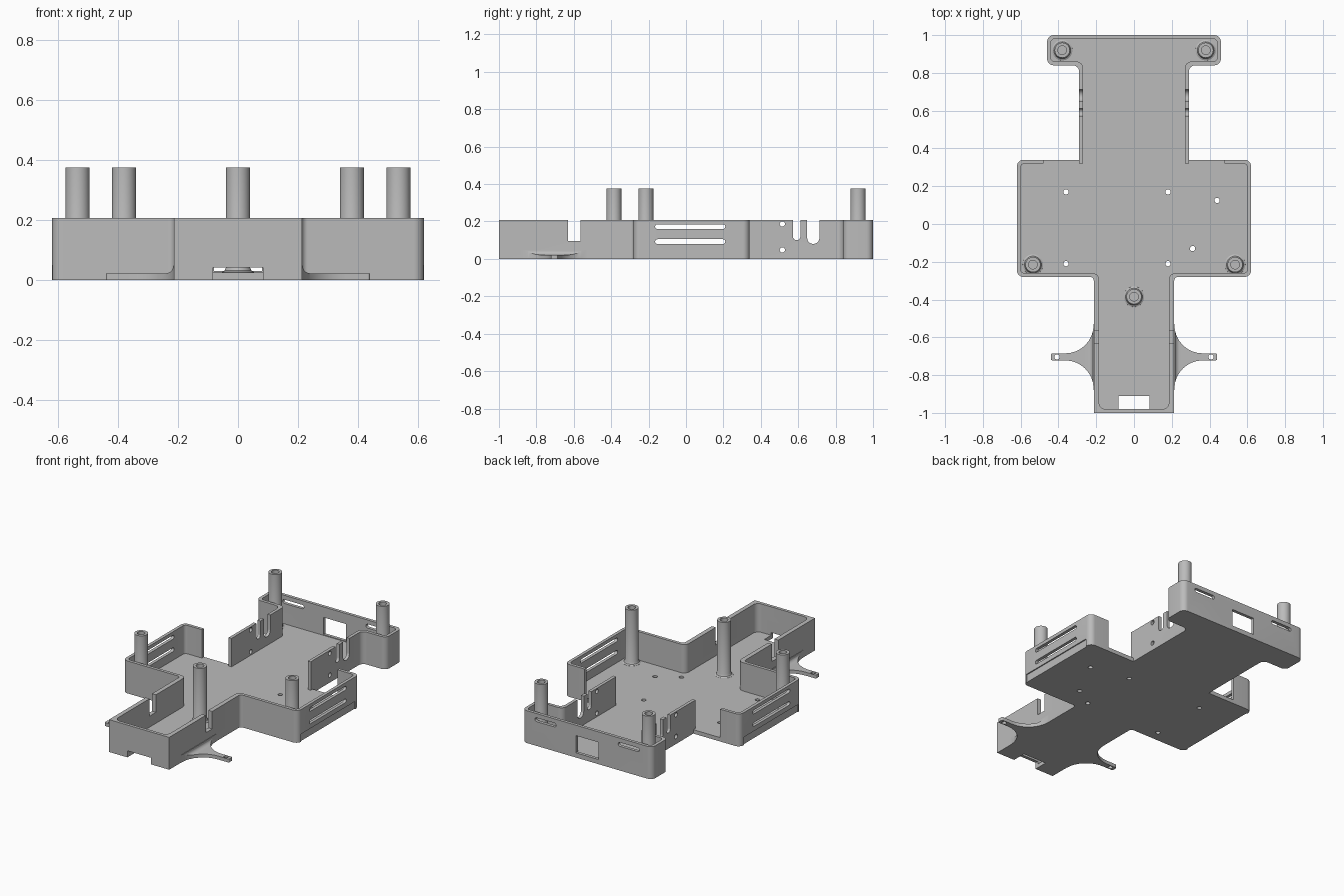
import bpy, bmesh, math

cube = bpy.data.objects.get("Cube")
if cube:
    bpy.data.objects.remove(cube, do_unlink=True)

grey = bpy.data.materials.new("plain grey")
grey.use_nodes = True
grey.diffuse_color = (0.5, 0.5, 0.5, 1)
grey.node_tree.nodes["Principled BSDF"].inputs["Base Color"].default_value = (0.5, 0.5, 0.5, 1)


def rounded(points, steps=8):
    """Turn (a, b, radius) right-angle corners into arcs."""
    out = []
    n = len(points)
    for i, (a, b, r) in enumerate(points):
        if r == 0:
            out.append((a, b))
            continue
        dirs = []
        for q in (points[i - 1], points[(i + 1) % n]):
            d = math.hypot(q[0] - a, q[1] - b)
            dirs.append(((q[0] - a) / d, (q[1] - b) / d))
        (ux, uy), (vx, vy) = dirs
        for k in range(steps + 1):
            t = math.pi / 2 * k / steps
            cu, cv = r * (1 - math.sin(t)), r * (1 - math.cos(t))
            out.append((a + ux * cu + vx * cv, b + uy * cu + vy * cv))
    return out


def add_prism(bm, points, lo, hi, axis="z"):
    """Extrude a profile along an axis between lo and hi."""
    place = {"x": lambda a, b, h: (h, a, b),
             "y": lambda a, b, h: (a, h, b),
             "z": lambda a, b, h: (a, b, h)}[axis]
    prof = rounded(points)
    low = [bm.verts.new(place(a, b, lo)) for a, b in prof]
    top = [bm.verts.new(place(a, b, hi)) for a, b in prof]
    bm.faces.new(low)
    bm.faces.new(top)
    for i in range(len(prof)):
        j = (i + 1) % len(prof)
        bm.faces.new((low[i], low[j], top[j], top[i]))


def rect(a0, a1, b0, b1, r=0):
    return [(a0, b0, r), (a1, b0, r), (a1, b1, r), (a0, b1, r)]


def hole(a, b, r):
    return rect(a - r, a + r, b - r, b + r, r * 0.99)


def slot(a0, a1, b0, b1):
    return rect(a0, a1, b0, b1, min(a1 - a0, b1 - b0) * 0.49)


def make(name, bm):
    bmesh.ops.recalc_face_normals(bm, faces=bm.faces)
    mesh = bpy.data.meshes.new(name)
    bm.to_mesh(mesh)
    bm.free()
    mesh.materials.append(grey)
    ob = bpy.data.objects.new(name, mesh)
    bpy.context.collection.objects.link(ob)
    return ob


def activate(ob):
    bpy.ops.object.select_all(action="DESELECT")
    ob.select_set(True)
    bpy.context.view_layer.objects.active = ob


def cut(ob, bm):
    cutter = make("cutter", bm)
    cutter.hide_render = True
    mod = ob.modifiers.new("cut", "BOOLEAN")
    mod.operation = "DIFFERENCE"
    mod.solver = "EXACT"
    mod.object = cutter
    activate(ob)
    bpy.ops.object.modifier_apply(modifier=mod.name)
    bpy.data.objects.remove(cutter, do_unlink=True)


def smooth(ob):
    activate(ob)
    bpy.ops.object.shade_smooth_by_angle(angle=math.radians(30))


def mirrored(half):
    return half + [(-a, b, r) for a, b, r in reversed(half)]


WALL_TOP, FLOOR = 0.207, 0.025

# Tray: outer block with the cavity removed
outer = mirrored([(0.213, -1, 0), (0.213, -0.28, 0.02), (0.62, -0.28, 0.035),
                  (0.62, 0.34, 0.035), (0.29, 0.34, 0), (0.29, 0.84, 0.035),
                  (0.46, 0.84, 0.035), (0.46, 1, 0.035)])
inner = mirrored([(0.185, -0.98, 0.035), (0.185, -0.26, 0.035), (0.6, -0.26, 0.02),
                  (0.6, 0.32, 0.02), (0.27, 0.32, 0), (0.27, 0.86, 0.035),
                  (0.44, 0.86, 0.02), (0.44, 0.98, 0.02)])
bm = bmesh.new()
add_prism(bm, outer, 0, WALL_TOP)
tray = make("tray", bm)
bm = bmesh.new()
add_prism(bm, inner, FLOOR, 0.3)
cut(tray, bm)

# Openings in the walls and floor
bm = bmesh.new()
for s in (1, -1):
    def across(profile, lo, hi):
        add_prism(bm, profile, *sorted((s * lo, s * hi)), "x")
    add_prism(bm, rect(*sorted((s * 0.291, s * 0.48)), 0.31, 0.36), FLOOR, 0.3)
    across(slot(-0.165, 0.21, 0.16, 0.185), 0.57, 0.65)
    across(slot(-0.165, 0.21, 0.08, 0.105), 0.57, 0.65)
    across(rect(-0.25, 0.3, -0.02, 0.05), 0.613, 0.65)
    across(slot(0.572, 0.612, 0.1, 0.3), 0.25, 0.31)
    across(slot(0.648, 0.713, 0.08, 0.3), 0.25, 0.31)
    across(hole(0.515, 0.187, 0.014), 0.25, 0.31)
    across(hole(0.515, 0.048, 0.014), 0.25, 0.31)
    across(rect(-0.63, -0.565, 0.095, 0.3), 0.15, 0.25)
    add_prism(bm, slot(*sorted((s * 0.22, s * 0.37)), 0.155, 0.18), 0.95, 1.05, "y")
add_prism(bm, rect(-0.08, 0.08, 0.03, 0.14), 0.95, 1.05, "y")
add_prism(bm, rect(-0.083, 0.083, -1.05, -0.91), -0.02, 0.042)
for x, y in ((-0.36, 0.17), (0.18, 0.17), (-0.36, -0.21), (0.18, -0.21),
             (0.44, 0.125), (0.31, -0.13)):
    add_prism(bm, hole(x, y, 0.014), -0.05, 0.06)
cut(tray, bm)
smooth(tray)

# Side lugs with a fillet against the nose wall
for s, side in ((1, "left"), (-1, "right")):
    plan = [(0.2, -0.53, 0), (0.214, -0.53, 0), (0.214, -0.685, 0.15),
            (0.44, -0.685, 0.008), (0.44, -0.722, 0.008), (0.214, -0.722, 0.15),
            (0.214, -0.88, 0), (0.2, -0.88, 0)]
    bm = bmesh.new()
    add_prism(bm, [(s * a, b, r) for a, b, r in plan], 0, 0.048)
    lug = make(side + "_lug", bm)
    bm = bmesh.new()
    relief = [(0.216, 0.08, 0), (0.216, 0.022, 0.025), (0.5, 0.022, 0), (0.5, 0.08, 0)]
    add_prism(bm, [(s * a, b, r) for a, b, r in relief], -1, -0.4, "y")
    cut(lug, bm)
    bm = bmesh.new()
    add_prism(bm, hole(s * 0.408, -0.7035, 0.014), -0.05, 0.1)
    cut(lug, bm)
    smooth(lug)


# Hollow standoff posts with flared feet
def post(name, x, y):
    profile = [(0.055, 0.02), (0.054, 0.026), (0.045, 0.031), (0.04, 0.042),
               (0.04, 0.375), (0.023, 0.375), (0.023, 0.25), (0, 0.25)]
    bm = bmesh.new()
    verts = [bm.verts.new((x + r, y, z)) for r, z in profile]
    edges = [bm.edges.new(p) for p in zip(verts, verts[1:])]
    bmesh.ops.spin(bm, geom=verts + edges, cent=(x, y, 0), axis=(0, 0, 1),
                   angle=math.tau, steps=32)
    bmesh.ops.remove_doubles(bm, verts=bm.verts, dist=0.0005)
    smooth(make(name, bm))


for s, side in ((1, "left"), (-1, "right")):
    post("back_%s_post" % side, s * 0.38, 0.92)
    post("middle_%s_post" % side, s * 0.535, -0.215)
post("front_post", 0, -0.385)
